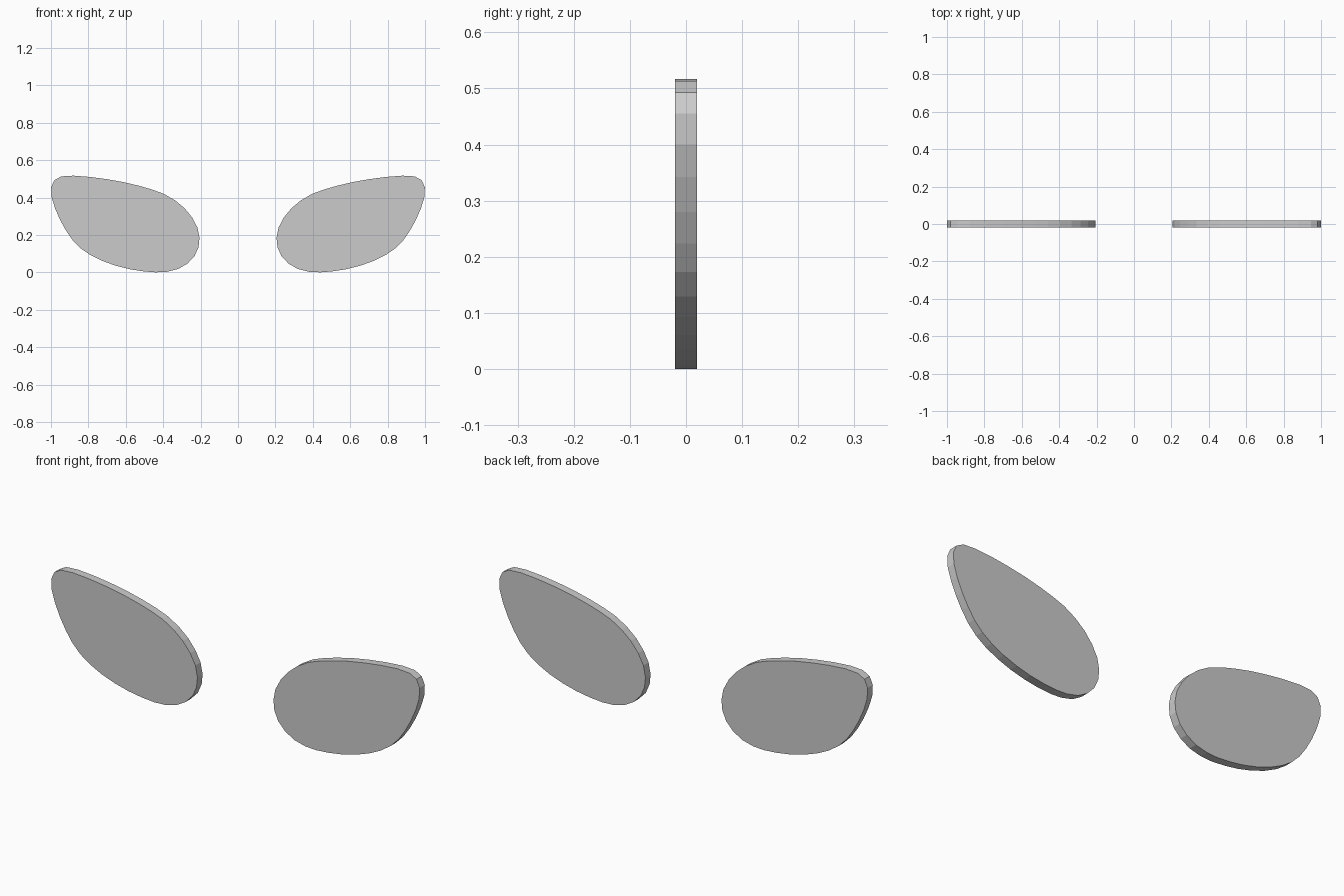
import bpy, bmesh

HALF_DEPTH = 0.02

# Right lens outline (x, z), starting at the outer upper corner, going down and round
OUTLINE = [
    (0.982, 0.493), (0.999, 0.455), (0.996, 0.40), (0.978, 0.342), (0.951, 0.28),
    (0.920, 0.224), (0.885, 0.173), (0.842, 0.129), (0.79, 0.093), (0.725, 0.061),
    (0.655, 0.036), (0.58, 0.017), (0.51, 0.006), (0.44, 0.0), (0.38, 0.003),
    (0.32, 0.018), (0.27, 0.047), (0.232, 0.087), (0.211, 0.135), (0.206, 0.185),
    (0.217, 0.24), (0.245, 0.293), (0.285, 0.342), (0.335, 0.384), (0.395, 0.419),
    (0.46, 0.443), (0.53, 0.463), (0.61, 0.482), (0.70, 0.498), (0.79, 0.510),
    (0.88, 0.517), (0.945, 0.513),
]


def make_lens(name, side):
    """Extruded flat plate; side = 1 or -1 mirrors it across x."""
    bm = bmesh.new()
    face = bm.faces.new([bm.verts.new((side * x, -HALF_DEPTH, z)) for x, z in OUTLINE])
    ext = bmesh.ops.extrude_face_region(bm, geom=[face], use_keep_orig=True)
    moved = [v for v in ext["geom"] if isinstance(v, bmesh.types.BMVert)]
    bmesh.ops.translate(bm, verts=moved, vec=(0, 2 * HALF_DEPTH, 0))
    bmesh.ops.recalc_face_normals(bm, faces=bm.faces)
    mesh = bpy.data.meshes.new(name)
    bm.to_mesh(mesh)
    bm.free()
    bpy.context.collection.objects.link(bpy.data.objects.new(name, mesh))


# Pair of mirrored lenses
make_lens("right_lens", 1)
make_lens("left_lens", -1)
